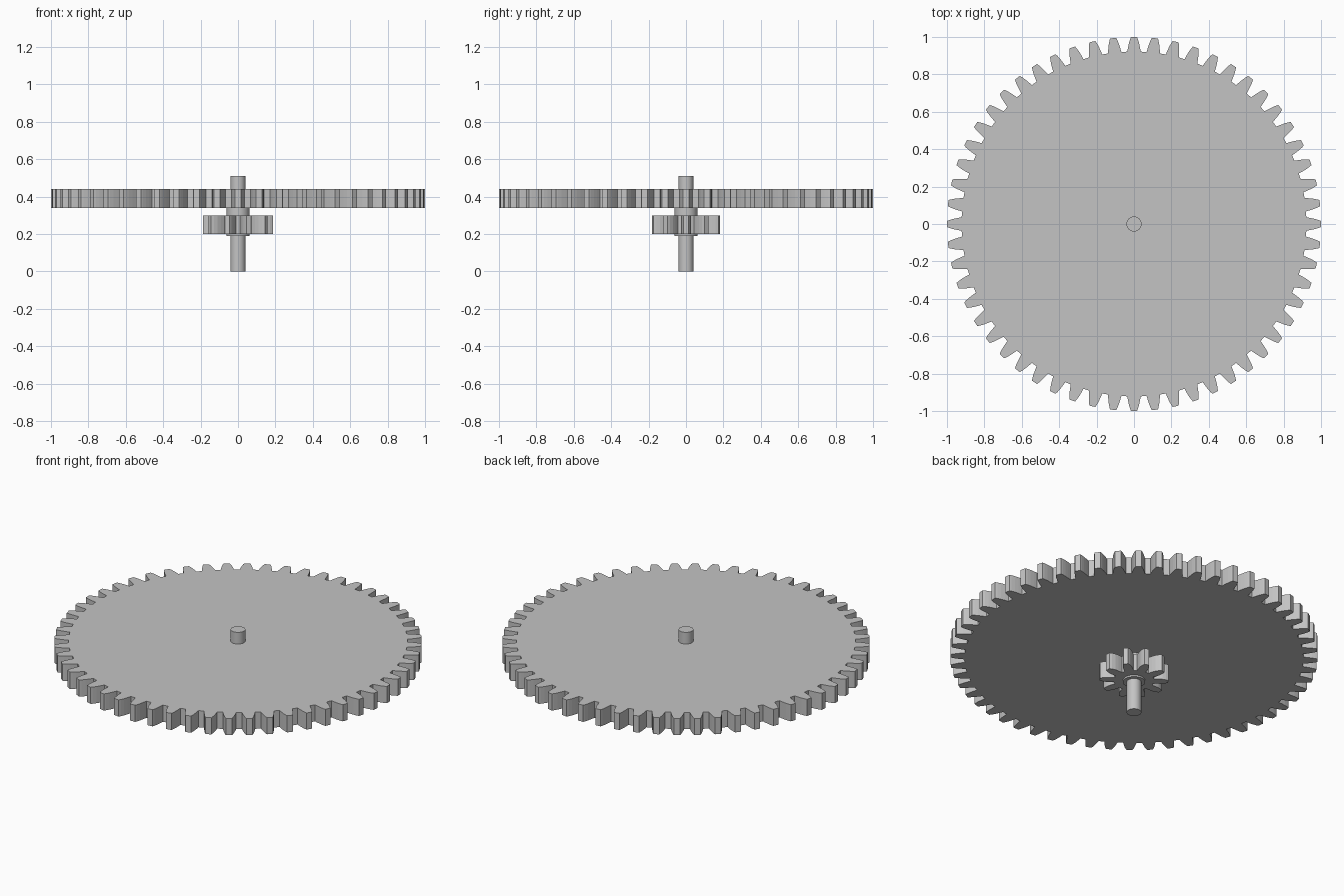
import bpy
import bmesh
from math import cos, sin, pi, tau, radians

cube = bpy.data.objects.get("Cube")
if cube:
    bpy.data.objects.remove(cube, do_unlink=True)

# Single plain grey
grey = bpy.data.materials.new("plain_grey")
grey.use_nodes = True
colour = (0.55, 0.55, 0.55, 1)
grey.diffuse_color = colour
grey.node_tree.nodes["Principled BSDF"].inputs["Base Color"].default_value = colour


def extrude_outline(name, points, z0, z1):
    """Make a closed prism from an outline."""
    bm = bmesh.new()
    face = bm.faces.new([bm.verts.new((x, y, z0)) for x, y in points])
    top = bmesh.ops.extrude_face_region(bm, geom=[face])["geom"]
    verts = [v for v in top if isinstance(v, bmesh.types.BMVert)]
    bmesh.ops.translate(bm, verts=verts, vec=(0, 0, z1 - z0))
    bmesh.ops.recalc_face_normals(bm, faces=bm.faces)
    mesh = bpy.data.meshes.new(name)
    bm.to_mesh(mesh)
    bm.free()
    mesh.materials.append(grey)
    obj = bpy.data.objects.new(name, mesh)
    bpy.context.collection.objects.link(obj)
    return obj


def gear(name, teeth, profile, z0, z1):
    """Profile lists (radius, tooth half width) from root to tip."""
    points = []
    for i in range(teeth):
        a = tau * i / teeth
        flank = [(r, -w / r) for r, w in profile]
        flank += [(r, -t) for r, t in reversed(flank)]
        points += [(r * cos(a + t), r * sin(a + t)) for r, t in flank]
    return extrude_outline(name, points, z0, z1)


def cylinder(name, radius, z0, z1, sides=40):
    ring = [(radius * cos(tau * i / sides), radius * sin(tau * i / sides))
            for i in range(sides)]
    obj = extrude_outline(name, ring, z0, z1)
    bpy.ops.object.select_all(action="DESELECT")
    obj.select_set(True)
    bpy.context.view_layer.objects.active = obj
    bpy.ops.object.shade_smooth_by_angle(angle=radians(30))
    return obj


# Large wheel and small pinion
gear("large_gear", 56,
     [(0.922, 0.036), (0.945, 0.032), (0.968, 0.027), (0.988, 0.021), (1.0, 0.016)],
     0.34, 0.44)
gear("small_pinion", 10,
     [(0.11, 0.025), (0.135, 0.026), (0.155, 0.025), (0.173, 0.020), (0.187, 0.013)],
     0.20, 0.30)

# Axle and the spacer collar around it
cylinder("axle", 0.04, 0, 0.51)
cylinder("spacer_collar", 0.061, 0.19, 0.345)
